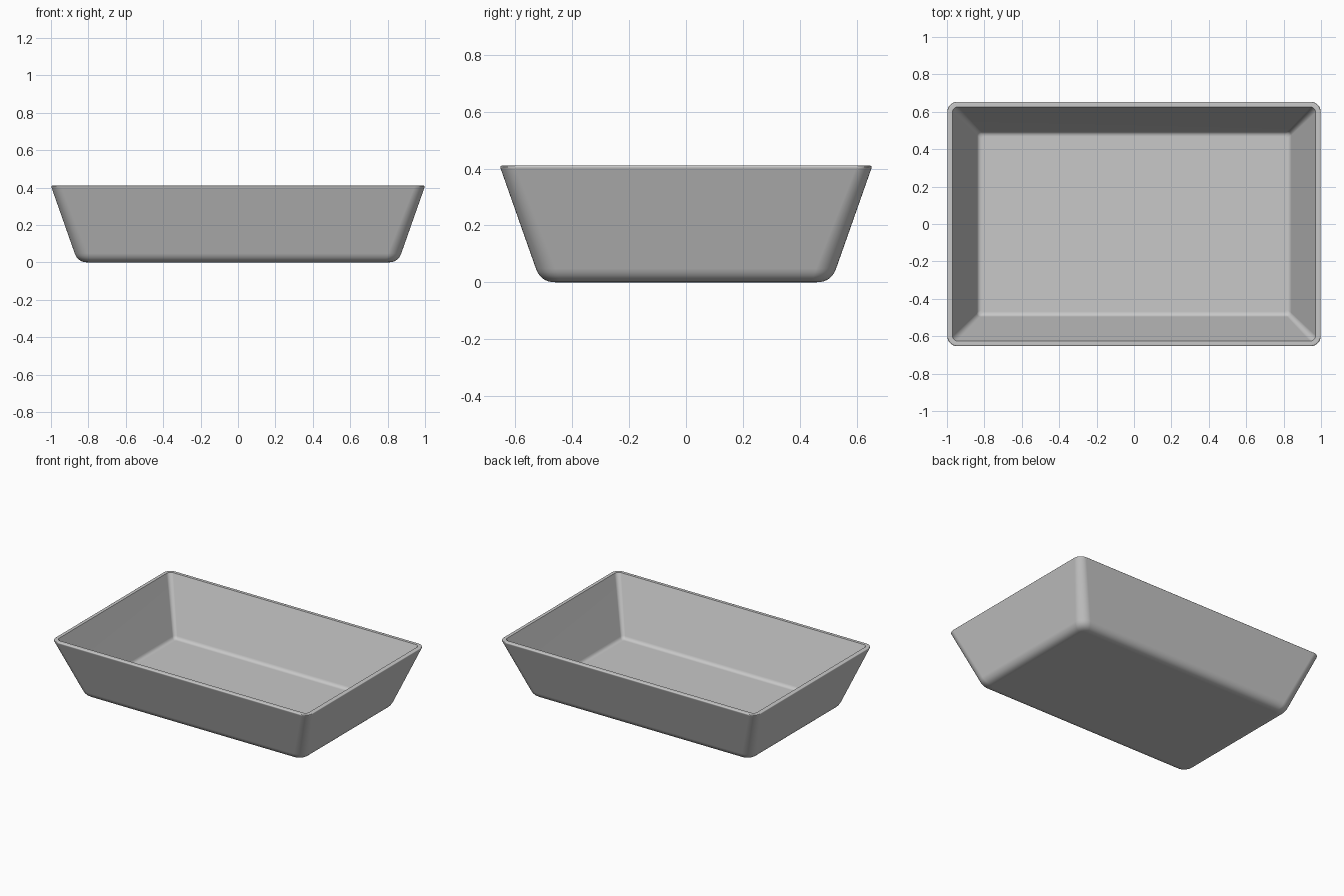
import bpy
import bmesh
import math
from mathutils import Vector

cube = bpy.data.objects.get("Cube")
if cube:
    bpy.data.objects.remove(cube, do_unlink=True)

HALF_X, HALF_Y = 1.0, 0.655
CORNER_STEPS = 8


def make_material(name, colour):
    mat = bpy.data.materials.new(name)
    mat.use_nodes = True
    mat.diffuse_color = colour
    mat.node_tree.nodes["Principled BSDF"].inputs["Base Color"].default_value = colour
    return mat


def fillet(start, corner, end, steps):
    """Rounded profile corner as a quadratic curve."""
    a, b, c = Vector(start), Vector(corner), Vector(end)
    return [a.lerp(b, i / steps).lerp(b.lerp(c, i / steps), i / steps)
            for i in range(steps + 1)]


def rounded_rectangle(bm, inset, z, radius):
    """Ring of vertices, inset from the widest outline."""
    cx, cy = HALF_X - inset - radius, HALF_Y - inset - radius
    ring = []
    for k, (sx, sy) in enumerate([(1, 1), (-1, 1), (-1, -1), (1, -1)]):
        for i in range(CORNER_STEPS + 1):
            a = math.pi / 2 * (k + i / CORNER_STEPS)
            ring.append(bm.verts.new((sx * cx + radius * math.cos(a),
                                      sy * cy + radius * math.sin(a), z)))
    return ring


# Wall profile: inset, height, corner radius, from the underside up and over the rim
profile = fillet((0.195, 0, 0.03), (0.144, 0, 0.065), (0.127, 0.048, 0.07), 7)
profile += fillet((0.004, 0.397, 0.055), (-0.003, 0.411, 0.055), (0.011, 0.411, 0.048), 5)
profile += [Vector((0.029, 0.411, 0.03))]
profile += fillet((0.159, 0.05, 0.022), (0.166, 0.03, 0.02), (0.187, 0.03, 0.012), 4)

# Tray shell
bm = bmesh.new()
rings = [rounded_rectangle(bm, *p) for p in profile]
count = len(rings[0])
for low, high in zip(rings, rings[1:]):
    for i in range(count):
        j = (i + 1) % count
        bm.faces.new((low[i], low[j], high[j], high[i]))
bm.faces.new(list(reversed(rings[0])))  # underside
bm.faces.new(rings[-1])                 # inner floor
bmesh.ops.recalc_face_normals(bm, faces=bm.faces[:])

mesh = bpy.data.meshes.new("tray")
bm.to_mesh(mesh)
bm.free()
mesh.materials.append(make_material("light grey", (0.58, 0.58, 0.58, 1)))
tray = bpy.data.objects.new("tray", mesh)
bpy.context.collection.objects.link(tray)

# Smooth rounded edges, flat walls
bpy.ops.object.select_all(action="DESELECT")
tray.select_set(True)
bpy.context.view_layer.objects.active = tray
bpy.ops.object.shade_smooth_by_angle(angle=math.radians(35))
weighted = tray.modifiers.new("flat_walls", "WEIGHTED_NORMAL")
weighted.keep_sharp = True
